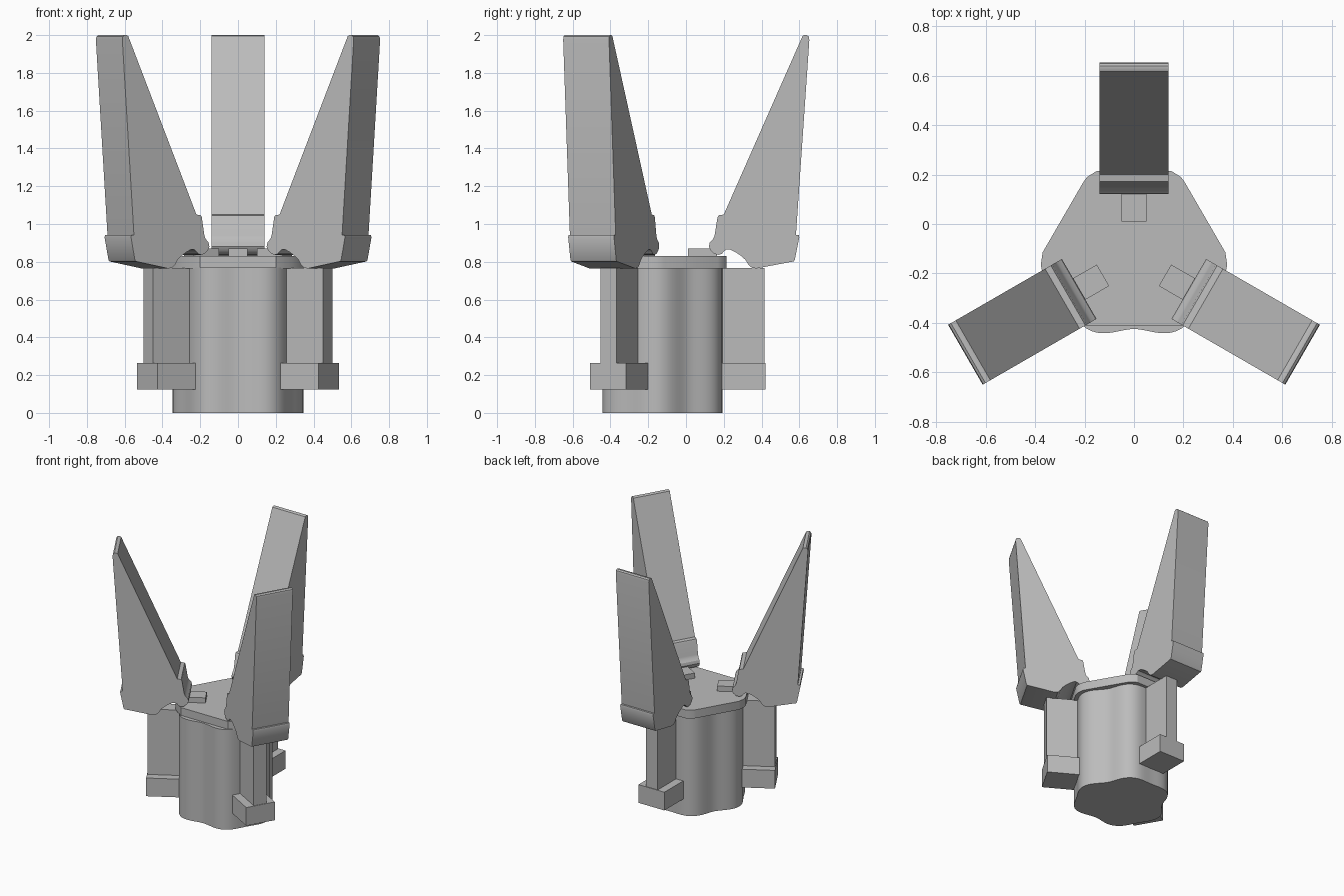
import bpy, bmesh, math
from mathutils import Matrix, Vector

cube = bpy.data.objects.get("Cube")
if cube:
    bpy.data.objects.remove(cube, do_unlink=True)

grey = bpy.data.materials.new("plain grey")
grey.use_nodes = True
GREY = (0.5, 0.5, 0.5, 1)
grey.diffuse_color = GREY
grey.node_tree.nodes["Principled BSDF"].inputs["Base Color"].default_value = GREY

HUB = Matrix.Translation((0, -0.135, 0))  # axis shared by the three arms


def prism(name, outline, push, matrix=Matrix()):
    """Extrude a closed outline of 3D points along the push vector."""
    bm = bmesh.new()
    face = bm.faces.new([bm.verts.new(p) for p in outline])
    new = bmesh.ops.extrude_face_region(bm, geom=[face])["geom"]
    verts = [v for v in new if isinstance(v, bmesh.types.BMVert)]
    bmesh.ops.translate(bm, vec=Vector(push), verts=verts)
    bmesh.ops.recalc_face_normals(bm, faces=bm.faces)
    mesh = bpy.data.meshes.new(name)
    bm.to_mesh(mesh)
    bm.free()
    mesh.materials.append(grey)
    obj = bpy.data.objects.new(name, mesh)
    bpy.context.collection.objects.link(obj)
    obj.matrix_world = matrix
    bpy.ops.object.select_all(action="DESELECT")
    obj.select_set(True)
    bpy.context.view_layer.objects.active = obj
    bpy.ops.object.shade_smooth_by_angle(angle=math.radians(30))
    return obj


def side_prism(name, profile, half, matrix):
    """Profile of (radius, height) pairs given a width."""
    return prism(name, [(r, -half, z) for r, z in profile], (0, 2 * half, 0), matrix)


def block(name, r0, r1, z0, z1, half, matrix):
    return side_prism(name, [(r0, z0), (r1, z0), (r1, z1), (r0, z1)], half, matrix)


# Wavy three-lobed body
def lobe(i, count=96):
    a = math.tau * i / count
    r = 0.326 + 0.0175 * math.cos(3 * a) - 0.0185 * math.cos(6 * a)
    return (-r * math.sin(a), r * math.cos(a), 0)


prism("body", [lobe(i) for i in range(96)], (0, 0, 0.77), HUB)

# Top plate with a flat front edge
half_plate = [(0.2, -0.41), (0.285, -0.35), (0.37, -0.2), (0.377, -0.165), (0.37, -0.115),
              (0.206, 0.168), (0.19, 0.19), (0.15, 0.215)]
plate = half_plate + [(-x, y) for x, y in reversed(half_plate)]
prism("top_plate", [(x, y, 0.765) for x, y in plate], (0, 0, 0.065))

# Finger side profile: outer edge, lower band, arch, inner knuckle, step
finger = [(0.752, 1.995), (0.762, 2.0), (0.775, 2.0), (0.785, 1.992), (0.788, 1.975),
          (0.717, 0.942), (0.732, 0.942), (0.735, 0.93), (0.711, 0.81), (0.705, 0.802),
          (0.51, 0.765), (0.485, 0.767), (0.465, 0.785), (0.45, 0.81), (0.425, 0.832),
          (0.395, 0.852), (0.37, 0.864), (0.35, 0.865), (0.335, 0.855), (0.325, 0.842),
          (0.305, 0.837), (0.285, 0.842), (0.265, 0.86), (0.256, 0.88), (0.261, 0.902),
          (0.278, 0.92), (0.286, 0.938), (0.302, 1.035), (0.308, 1.046), (0.335, 1.05)]

for label, angle in (("back", 90), ("right", 210), ("left", 330)):
    m = HUB @ Matrix.Rotation(math.radians(angle), 4, "Z")
    side_prism(label + "_finger", finger, 0.14, m)
    block(label + "_column", 0.25, 0.55, 0.2, 0.768, 0.05, m)
    block(label + "_bracket", 0.31, 0.555, 0.125, 0.265, 0.11, m)
    block(label + "_tab", 0.145, 0.3, 0.82, 0.87, 0.05, m)
